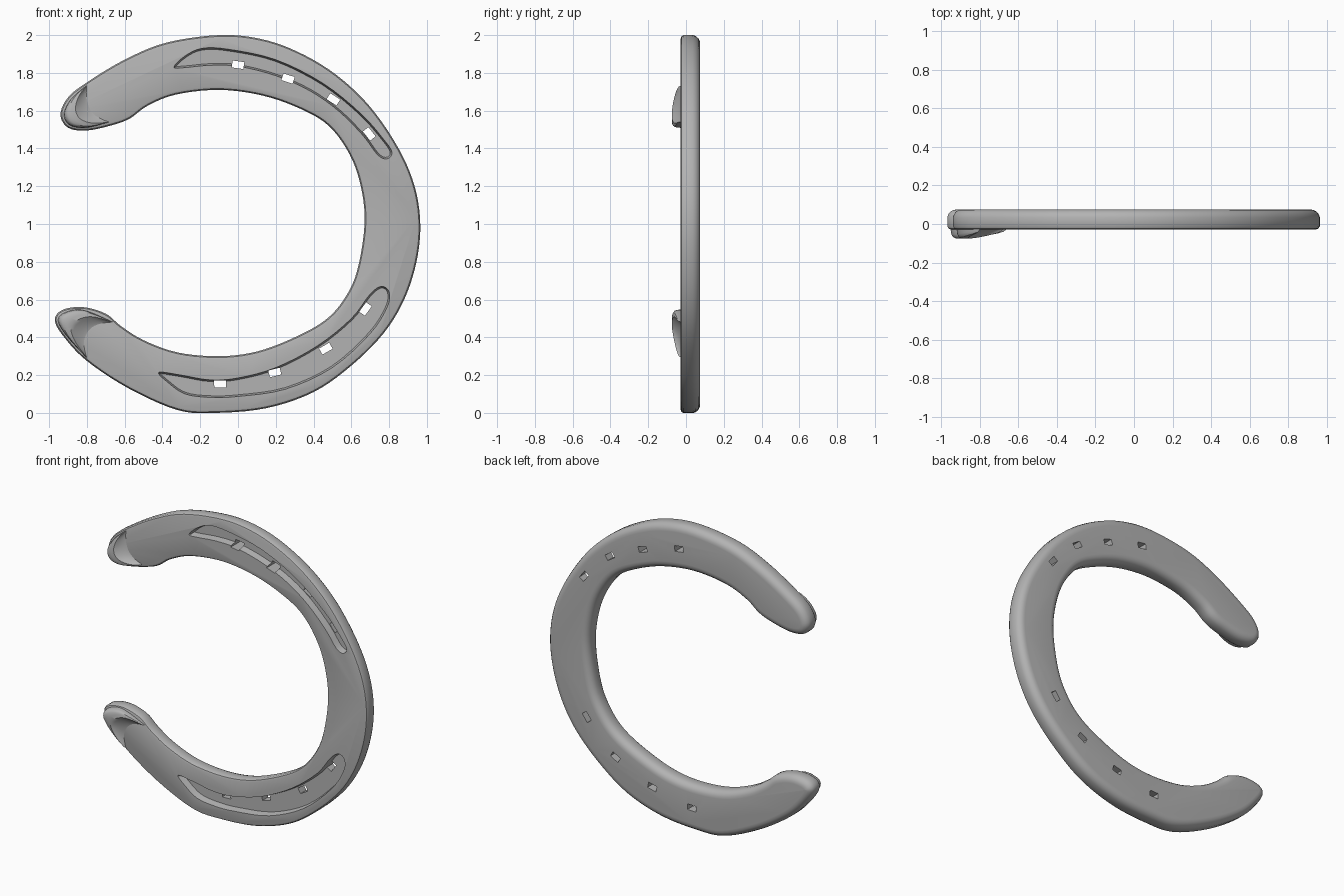
import bpy, bmesh, math
from mathutils import Vector, Matrix

cube = bpy.data.objects.get("Cube")
if cube:
    bpy.data.objects.remove(cube, do_unlink=True)

GREY = (0.45, 0.45, 0.45, 1)
steel = bpy.data.materials.new("steel grey")
steel.diffuse_color = GREY
steel.use_nodes = True
steel.node_tree.nodes["Principled BSDF"].inputs["Base Color"].default_value = GREY

FRONT, BACK = -0.028, 0.075


def smooth_path(points, steps, closed=True):
    """Catmull-Rom curve through (x, z) points."""
    pts = [Vector(p) for p in points]
    n = len(pts)
    pick = (lambda i: pts[i % n]) if closed else (lambda i: pts[max(0, min(n - 1, i))])
    out = []
    for i in range(n if closed else n - 1):
        a, b, c, d = (pick(i + k) for k in (-1, 0, 1, 2))
        for s in range(steps):
            t = s / steps
            out.append(0.5 * (2 * b + (c - a) * t + (2 * a - 5 * b + 4 * c - d) * t ** 2
                              + (3 * b - a - 3 * c + d) * t ** 3))
    if not closed:
        out.append(pts[-1])
    return out


def inset(loop, dist):
    """Move a clockwise loop inwards."""
    out = []
    for i, p in enumerate(loop):
        t = (loop[(i + 1) % len(loop)] - loop[i - 1]).normalized()
        out.append(p + Vector((t.y, -t.x)) * dist)
    return out


def finish(name, bm):
    bmesh.ops.recalc_face_normals(bm, faces=bm.faces[:])
    mesh = bpy.data.meshes.new(name)
    bm.to_mesh(mesh)
    bm.free()
    mesh.materials.append(steel)
    ob = bpy.data.objects.new(name, mesh)
    bpy.context.collection.objects.link(ob)
    return ob


def loft(name, loop, rings):
    """Solid from (inset, y) rings of one outline, capped at both ends."""
    bm = bmesh.new()
    rows = [[bm.verts.new((p.x, y, p.y)) for p in inset(loop, d)] for d, y in rings]
    n = len(loop)
    for a, b in zip(rows, rows[1:]):
        for i in range(n):
            j = (i + 1) % n
            bm.faces.new((a[i], a[j], b[j], b[i]))
    bm.faces.new(rows[0])
    bm.faces.new(rows[-1])
    return finish(name, bm)


def activate(ob):
    bpy.ops.object.select_all(action="DESELECT")
    ob.select_set(True)
    bpy.context.view_layer.objects.active = ob


def cut(target, cutter):
    mod = target.modifiers.new("cut", "BOOLEAN")
    mod.operation = "DIFFERENCE"
    mod.solver = "EXACT"
    mod.object = cutter
    activate(target)
    bpy.ops.object.modifier_apply(modifier=mod.name)
    bpy.data.objects.remove(cutter, do_unlink=True)


# Shoe body: outer edge, lower heel, inner edge, upper heel
outer_edge = [(-.94, 1.58), (-.9, 1.67), (-.8, 1.75), (-.6, 1.87), (-.38, 1.96), (-.1, 2),
              (.12, 1.98), (.32, 1.91), (.52, 1.79), (.7, 1.62), (.85, 1.4), (.935, 1.2),
              (.965, 1), (.945, .8), (.88, .6), (.77, .42), (.6, .25), (.4, .11), (.15, .025),
              (-.12, 0), (-.32, .015), (-.58, .13), (-.8, .275), (-.92, .4)]
lower_heel = [(-.97, .49), (-.93, .545), (-.82, .56), (-.7, .525), (-.62, .46)]
inner_edge = [(-.5, .385), (-.32, .32), (-.1, .3), (.1, .325), (.3, .4), (.46, .49), (.56, .6),
              (.63, .75), (.67, 1), (.65, 1.2), (.59, 1.37), (.48, 1.52), (.33, 1.61),
              (.13, 1.68), (-.1, 1.71), (-.33, 1.685), (-.48, 1.625)]
upper_heel = [(-.57, 1.56), (-.66, 1.525), (-.8, 1.495), (-.9, 1.51)]
outline = smooth_path(outer_edge + lower_heel + inner_edge + upper_heel, 5)
body = loft("shoe_body", outline, [
    (.018, FRONT), (.007, -.024), (0, -.012), (0, .035), (.006, .052), (.017, .065),
    (.032, .073), (.048, BACK)])

# Nail grooves
upper_groove = [(-.34, 1.83), (-.28, 1.89), (-.19, 1.93), (-.05, 1.925), (.2, 1.87), (.45, 1.745),
                (.65, 1.585), (.77, 1.45), (.815, 1.38), (.79, 1.345), (.74, 1.365), (.66, 1.47),
                (.53, 1.6), (.38, 1.705), (.2, 1.785), (0, 1.835), (-.15, 1.84), (-.28, 1.828)]
lower_groove = [(-.42, .215), (-.3, .2), (-.15, .175), (0, .185), (.2, .24), (.42, .355),
                (.6, .5), (.7, .63), (.76, .67), (.8, .64), (.79, .56), (.7, .42), (.5, .24),
                (.25, .125), (0, .087), (-.15, .082), (-.28, .1), (-.37, .16)]
for groove in (upper_groove, lower_groove):
    cut(body, loft("groove_cutter", smooth_path(groove, 4),
                   [(-.006, FRONT - .02), (0, FRONT), (.009, .015)]))

# Nail holes: position and tilt in degrees
holes = [(0, 1.843, -8), (.265, 1.77, -18), (.505, 1.66, -33), (.695, 1.477, -52),
         (-.095, .153, 2), (.195, .214, 14), (.465, .34, 30), (.675, .55, 54)]
bm = bmesh.new()
for x, z, tilt in holes:
    bmesh.ops.create_cube(bm, size=1, matrix=Matrix.Translation((x, 0, z))
                          @ Matrix.Rotation(-math.radians(tilt), 4, "Y")
                          @ Matrix.Diagonal((.062, .3, .037, 1)))
cut(body, finish("nail_hole_cutter", bm))


# Heel caulks: raised pads with a concave slope facing the toe
def caulk(name, rim, hollow, height):
    steps, across = 24, (0, .03, .08, .16, .3, .45, .55, .65, .75, .85, .95, 1)
    arc = smooth_path(rim, 8, closed=False)
    bow = smooth_path(hollow, 8, closed=False)

    def at(path, u):
        f = u * (len(path) - 1)
        i = min(int(f), len(path) - 2)
        return path[i].lerp(path[i + 1], f - i)

    bm = bmesh.new()
    rows = []
    for k in range(steps + 1):
        u = k / steps
        crest = height * math.sin(math.pi * u) ** .6 if 0 < k < steps else 0
        row = []
        for v in across:
            p = at(arc, u).lerp(at(bow, u), v)
            rise = math.sqrt(1 - (1 - v / .16) ** 2) if v < .16 else 1
            if v > .45:
                rise = ((1 - v) / .55) ** 1.3
            row.append(bm.verts.new((p.x, FRONT + .003 - crest * rise, p.y)))
        rows.append(row)
    for a, b in zip(rows, rows[1:]):
        for i in range(len(across) - 1):
            bm.faces.new((a[i], a[i + 1], b[i + 1], b[i]))
    bmesh.ops.remove_doubles(bm, verts=bm.verts[:], dist=.0001)
    # Close the underside inside the body
    bmesh.ops.holes_fill(bm, edges=[e for e in bm.edges if e.is_boundary], sides=0)
    return finish(name, bm)


caulks = [
    caulk("upper_heel_caulk",
          [(-.8, 1.735), (-.885, 1.66), (-.922, 1.58), (-.89, 1.522), (-.8, 1.51), (-.68, 1.54)],
          [(-.8, 1.735), (-.79, 1.65), (-.755, 1.585), (-.68, 1.54)], .05),
    caulk("lower_heel_caulk",
          [(-.8, .29), (-.907, .407), (-.953, .487), (-.92, .53), (-.82, .545), (-.66, .48)],
          [(-.8, .29), (-.805, .38), (-.76, .45), (-.66, .48)], .05)]

for ob in [body] + caulks:
    activate(ob)
    bpy.ops.object.shade_smooth_by_angle(angle=math.radians(35))
